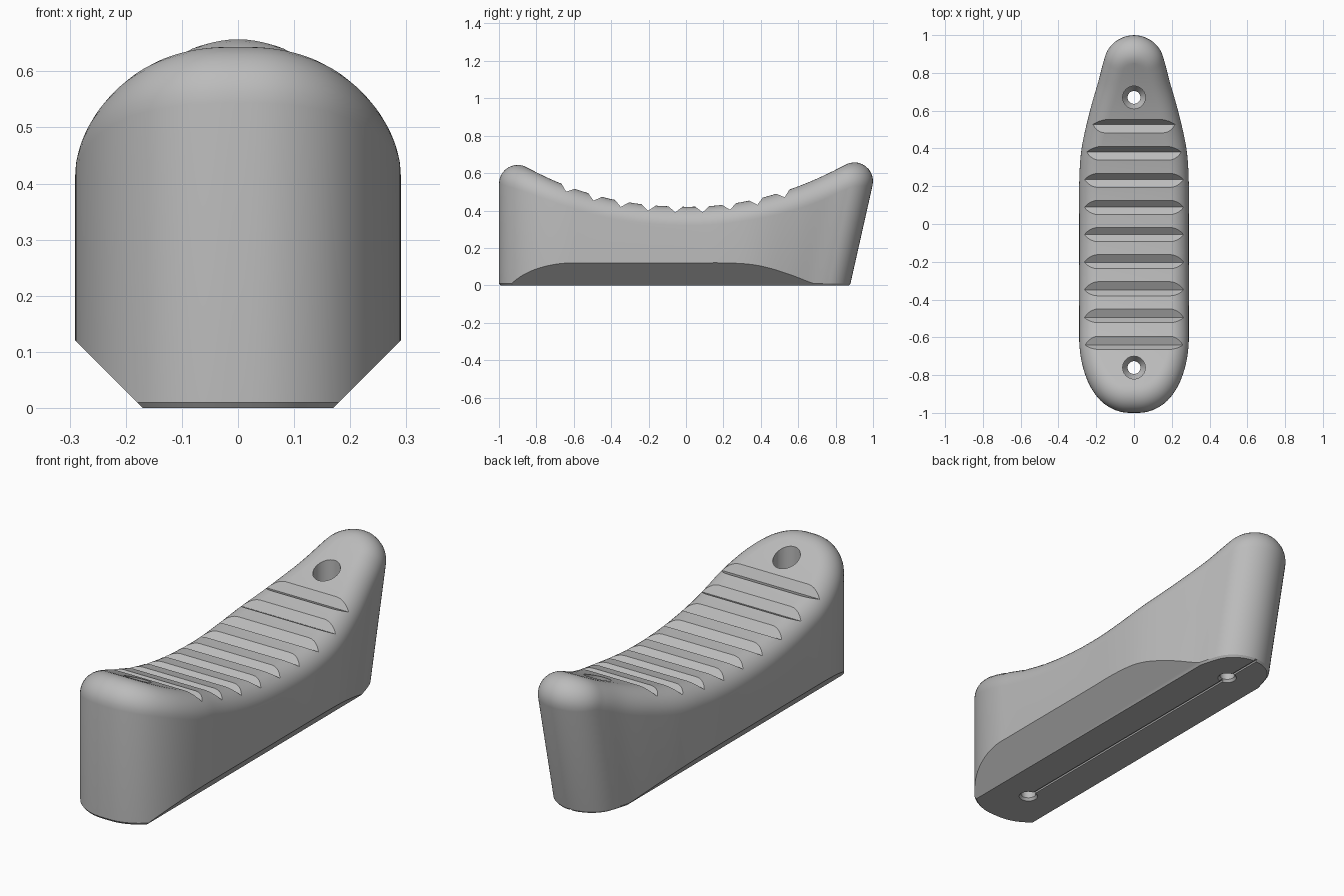
import bpy, bmesh, math
from mathutils import Vector

if "Cube" in bpy.data.objects:
    bpy.data.objects.remove(bpy.data.objects["Cube"])

R = 0.1        # radius of the rolled top edge
LEAN = 0.225   # backward lean of the rear nose

grey = bpy.data.materials.new("plain grey")
grey.use_nodes = True
grey.diffuse_color = (0.5, 0.5, 0.5, 1)
grey.node_tree.nodes["Principled BSDF"].inputs["Base Color"].default_value = (0.5, 0.5, 0.5, 1)


def top(y):
    """Height and slope of the saddle-shaped top."""
    d = y - 0.02
    a, p = (0.325, 2.0) if d > 0 else (0.288, 2.25)
    return 0.42 + a * abs(d) ** p, math.copysign(a * p * abs(d) ** (p - 1), d)


def top_normal(y):
    return Vector((0, -top(y)[1], 1)).normalized()


def smooth_path(pts, steps):
    """Catmull-Rom points and tangents; both ends lie on the mirror plane."""
    p = [Vector(q) for q in pts]
    flip = lambda v: Vector((-v.x, v.y))
    p = [flip(p[1])] + p + [flip(p[-2])]
    out = []
    for i in range(1, len(p) - 2):
        a, b, c, d = p[i - 1:i + 3]
        last = i == len(p) - 3
        for k in range(steps + last):
            t = k / steps
            pos = 0.5 * (2*b + (c-a)*t + (2*a-5*b+4*c-d)*t*t + (3*b-a-3*c+d)*t**3)
            tan = (c-a) + 2*(2*a-5*b+4*c-d)*t + 3*(3*b-a-3*c+d)*t*t
            out.append((pos, tan.normalized()))
    return out


def make_object(name, bm):
    bmesh.ops.recalc_face_normals(bm, faces=bm.faces)
    mesh = bpy.data.meshes.new(name)
    bm.to_mesh(mesh)
    bm.free()
    mesh.materials.append(grey)
    ob = bpy.data.objects.new(name, mesh)
    bpy.context.collection.objects.link(ob)
    return ob


def cut(body, name, bm):
    cutter = make_object(name, bm)
    cutter.hide_render = True
    mod = body.modifiers.new(name, 'BOOLEAN')
    mod.operation = 'DIFFERENCE'
    mod.solver = 'EXACT'
    mod.object = cutter
    bpy.context.view_layer.objects.active = body
    bpy.ops.object.modifier_apply(modifier=name)
    bpy.data.objects.remove(cutter)


# Body: half outline (inset by the edge radius), swept up the wall and over the edge
outline = [(0, -0.9), (0.06, -0.893), (0.115, -0.855), (0.16, -0.776), (0.187, -0.66),
           (0.19, -0.5), (0.19, 0), (0.19, 0.22), (0.178, 0.388), (0.136, 0.576),
           (0.092, 0.73), (0.066, 0.83), (0.046, 0.88), (0, 0.9)]
bm = bmesh.new()
columns = []
for pos, tan in smooth_path(outline, 6):
    ys = pos.y
    for _ in range(8):
        ys = pos.y + R * top_normal(ys).y
    up = top_normal(ys)
    centre = Vector((pos.x, pos.y, top(ys)[0] - R * up.z))
    w = min(max((pos.y - 0.1) / 0.7, 0), 1)
    lean = LEAN * w * w * (3 - 2 * w)
    out = Vector((tan.y, -tan.x, 0))
    side = Vector((out.x, out.y, -lean * out.y)).normalized()
    start = centre + R * side
    foot = start - Vector((0, lean, 1)) * (start.z - 0.01)
    base = foot - out * 0.008
    base.z = 0
    col = [Vector((0, base.y, 0)), base, foot]
    col += [centre + R * side.slerp(up, k / 10) for k in range(11)]
    col.append(Vector((0, col[-1].y, col[-1].z)))
    for v in col:
        v.x = max(v.x, 0)
    columns.append([bm.verts.new(v) for v in col])
for a, b in zip(columns, columns[1:]):
    for k in range(len(a) - 1):
        bm.faces.new((a[k], b[k], b[k + 1], a[k + 1]))
bmesh.ops.remove_doubles(bm, verts=bm.verts, dist=1e-5)

# Sloped cut along the lower side
cut_geom = bmesh.ops.bisect_plane(bm, geom=bm.verts[:] + bm.edges[:] + bm.faces[:], dist=1e-6,
                                  plane_co=(0.17, 0, 0), plane_no=(1, 0, -1), clear_outer=True)
rim = [e for e in cut_geom["geom_cut"] if isinstance(e, bmesh.types.BMEdge)]
bmesh.ops.contextual_create(bm, geom=rim)

# Mirror the half and weld the seam
copy = bmesh.ops.duplicate(bm, geom=bm.verts[:] + bm.edges[:] + bm.faces[:])["geom"]
for v in copy:
    if isinstance(v, bmesh.types.BMVert):
        v.co.x = -v.co.x
bmesh.ops.remove_doubles(bm, verts=bm.verts, dist=1e-5)
bmesh.ops.dissolve_degenerate(bm, edges=bm.edges, dist=1e-6)
body = make_object("grip_pad_body", bm)

# Nine V grooves square to the top surface
bm = bmesh.new()
for i in range(9):
    y = -0.63 + i * 0.1435
    n = top_normal(y)
    along = Vector((0, n.z, -n.y))
    p = Vector((0, y, top(y)[0]))
    tri = [p - n * 0.031, p + along * 0.074 + n * 0.031, p - along * 0.074 + n * 0.031]
    ends = [[bm.verts.new(q + Vector((x, 0, 0))) for q in tri] for x in (-0.4, 0.4)]
    bm.faces.new(ends[0])
    bm.faces.new(ends[1])
    for k in range(3):
        m = (k + 1) % 3
        bm.faces.new((ends[0][k], ends[0][m], ends[1][m], ends[1][k]))
cut(body, "grooves", bm)

# Two counterbored screw holes
bm = bmesh.new()
profile = [(0.043, -0.05), (0.043, 0), (0.034, 0.012), (0.034, 0.2), (0.06, 0.24), (0.06, 0.8)]
SEG = 40
for y in (-0.76, 0.67):
    rings = [[bm.verts.new((r * math.cos(2 * math.pi * k / SEG), y + r * math.sin(2 * math.pi * k / SEG), z))
              for k in range(SEG)] for r, z in profile]
    bm.faces.new(rings[0])
    bm.faces.new(rings[-1])
    for a, b in zip(rings, rings[1:]):
        for k in range(SEG):
            m = (k + 1) % SEG
            bm.faces.new((a[k], a[m], b[m], b[k]))
cut(body, "screw_holes", bm)

# Thin slot under the base
bm = bmesh.new()
bmesh.ops.create_cube(bm, size=1)
for v in bm.verts:
    v.co = Vector((v.co.x * 0.012, 0.06 + v.co.y * 1.64, v.co.z * 0.016))
cut(body, "base_slot", bm)

bpy.ops.object.select_all(action='DESELECT')
body.select_set(True)
bpy.context.view_layer.objects.active = body
bpy.ops.object.shade_smooth_by_angle(angle=math.radians(25))
